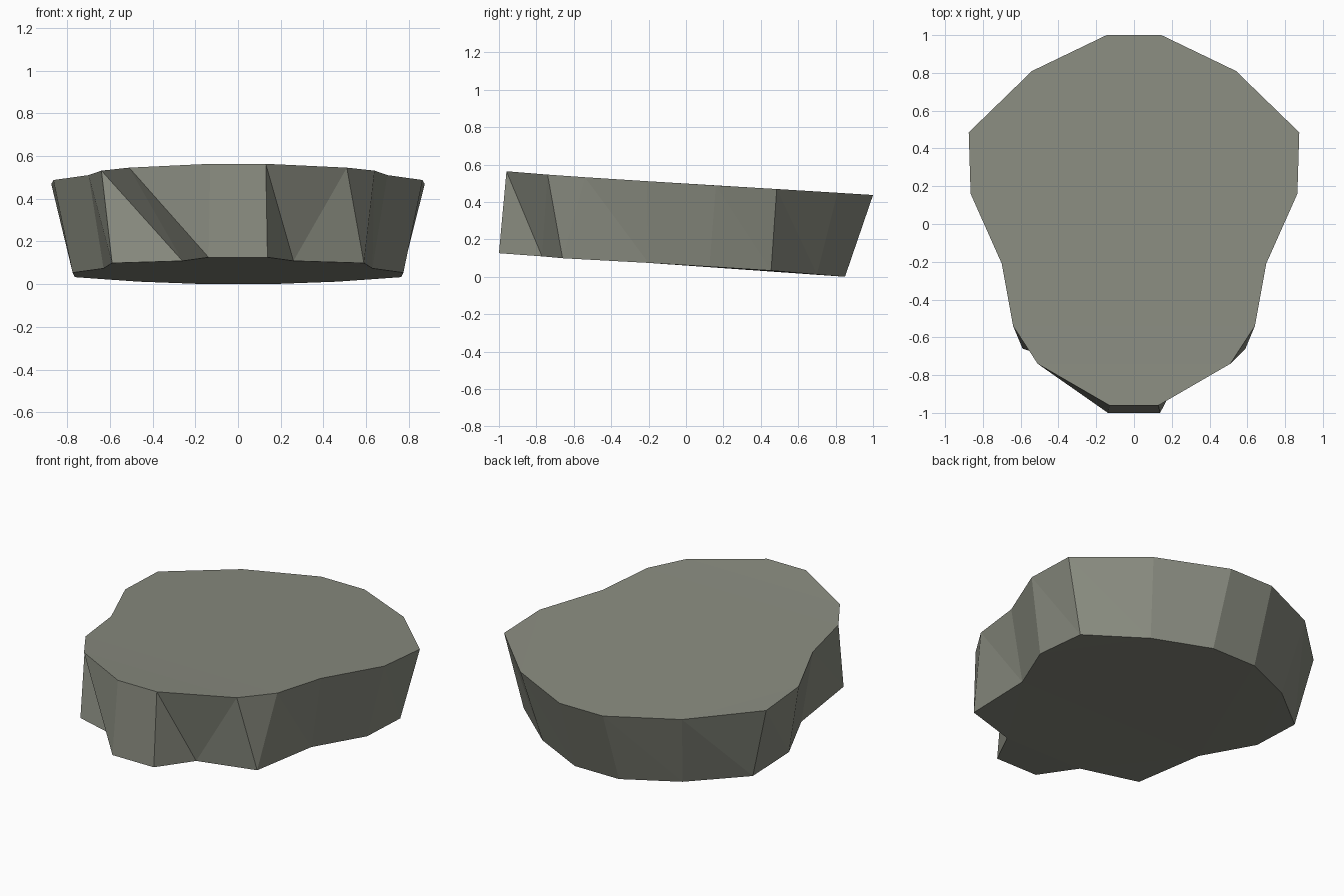
import bpy, bmesh

if "Cube" in bpy.data.objects:
    bpy.data.objects.remove(bpy.data.objects["Cube"])

# Half outlines (x, y, z) from front to back, mirrored across x
TOP = [(.13, -.96, .564), (.51, -.74, .546), (.64, -.54, .532), (.70, -.21, .511),
       (.865, .16, .488), (.875, .485, .469), (.54, .81, .449), (.145, 1.0, .437)]
BOTTOM = [(.138, -1.0, .126), (.26, -.77, .109), (.59, -.66, .099), (.63, -.20, .074),
          (.775, .125, .054), (.765, .455, .033), (.468, .70, .012), (.147, .85, 0)]


def ring(bm, half):
    """Closed counter-clockwise ring from a half outline."""
    pts = half + [(-x, y, z) for x, y, z in reversed(half)]
    return [bm.verts.new(p) for p in pts]


stone = bpy.data.materials.new("grey green stone")
stone.diffuse_color = (0.25, 0.26, 0.215, 1)
stone.use_nodes = True
stone.node_tree.nodes["Principled BSDF"].inputs["Base Color"].default_value = stone.diffuse_color

# Tilted flat stone: two caps joined by triangulated sides
bm = bmesh.new()
top, bottom = ring(bm, TOP), ring(bm, BOTTOM)
n = len(top)
for i in range(n):
    j = (i + 1) % n
    bm.faces.new((bottom[i], bottom[j], top[i]))
    bm.faces.new((top[i], bottom[j], top[j]))
caps = [bm.faces.new(top), bm.faces.new(bottom[::-1])]
bmesh.ops.triangulate(bm, faces=caps)

mesh = bpy.data.meshes.new("flat_stone")
bm.to_mesh(mesh)
bm.free()
mesh.materials.append(stone)
bpy.context.collection.objects.link(bpy.data.objects.new("flat_stone", mesh))
